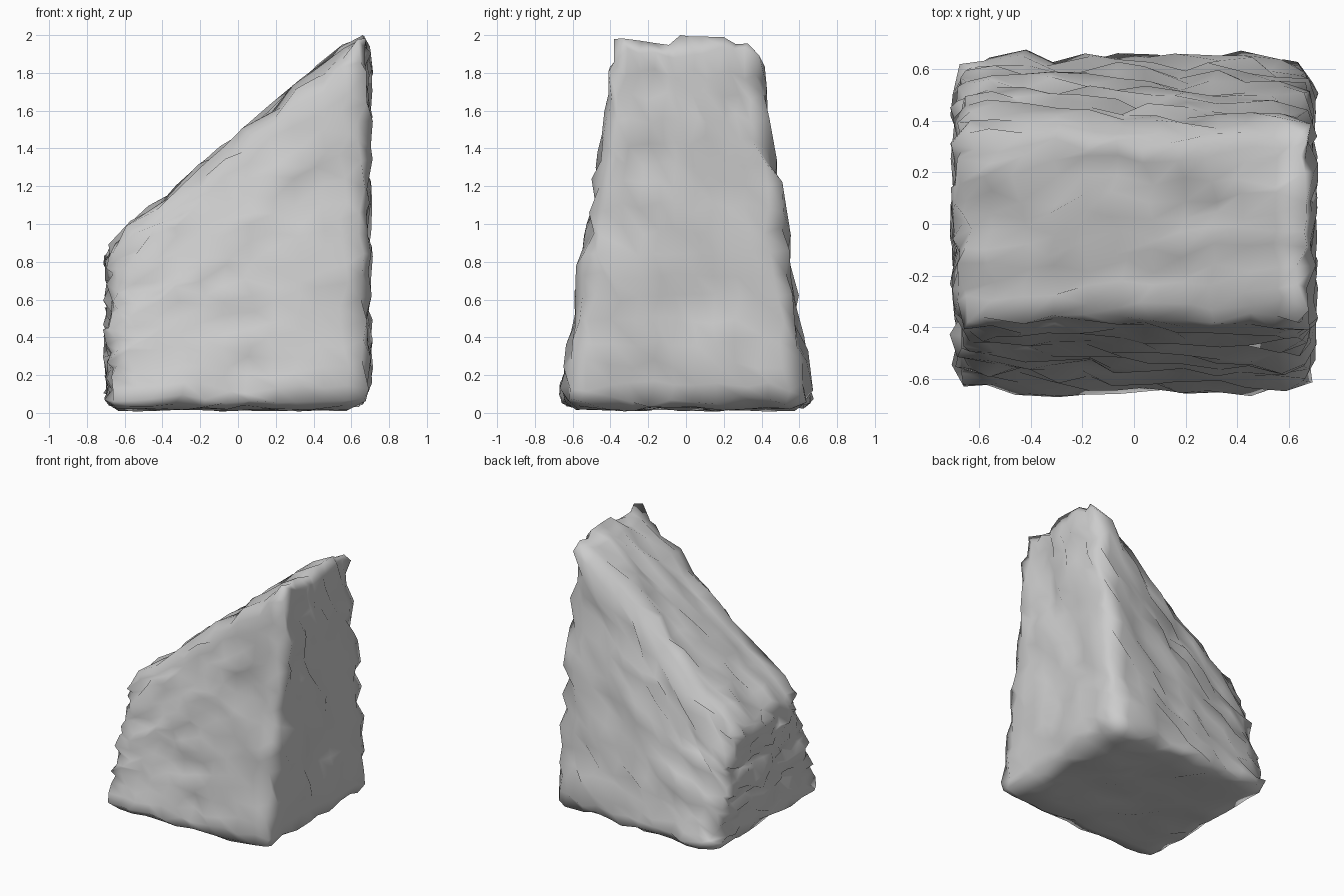
import bpy, bmesh, random
from mathutils import Vector

if "Cube" in bpy.data.objects:
    bpy.data.objects.remove(bpy.data.objects["Cube"])

random.seed(7)
R = 0.12    # edge rounding in unit-box space

# Gridded box, with finer courses up the height
bm = bmesh.new()
bmesh.ops.create_cube(bm, size=2)
for axis, cuts in ((2, 16), (0, 10), (1, 10)):
    edges = [e for e in bm.edges
             if abs(e.verts[0].co[axis] - e.verts[1].co[axis]) > 1]
    bmesh.ops.subdivide_edges(bm, edges=edges, cuts=cuts, use_grid_fill=True)

# Round the edges, taper the depth upward and slope the top
for v in bm.verts:
    inner = Vector([max(-1 + R, min(1 - R, c)) for c in v.co])
    p = inner + (v.co - inner).normalized() * R
    u, w = p.x, (p.z + 1) / 2
    top = 0.88 + (2.03 - 0.88) * (u + 1) / 2
    v.co = (0.683 * u, (0.67 - 0.297 * w) * p.y, 0.025 + (top - 0.025) * w)

# Rough chipped stone surface: bumps along the normal plus sideways jitter
bm.normal_update()
moves = []
for v in bm.verts:
    size = 0.018 if v.normal.z < -0.5 else 0.032
    n = v.normal * random.uniform(-size, size)
    side = Vector([random.uniform(-0.03, 0.03) for _ in range(3)])
    moves.append(n + side - v.normal * side.dot(v.normal))
for v, m in zip(bm.verts, moves):
    v.co += m
    v.co.z = max(0, min(2, v.co.z))
bmesh.ops.recalc_face_normals(bm, faces=bm.faces[:])
for f in bm.faces:
    f.smooth = True

mesh = bpy.data.meshes.new("stone_wedge")
bm.to_mesh(mesh)
bm.free()
obj = bpy.data.objects.new("stone_wedge", mesh)
bpy.context.collection.objects.link(obj)
